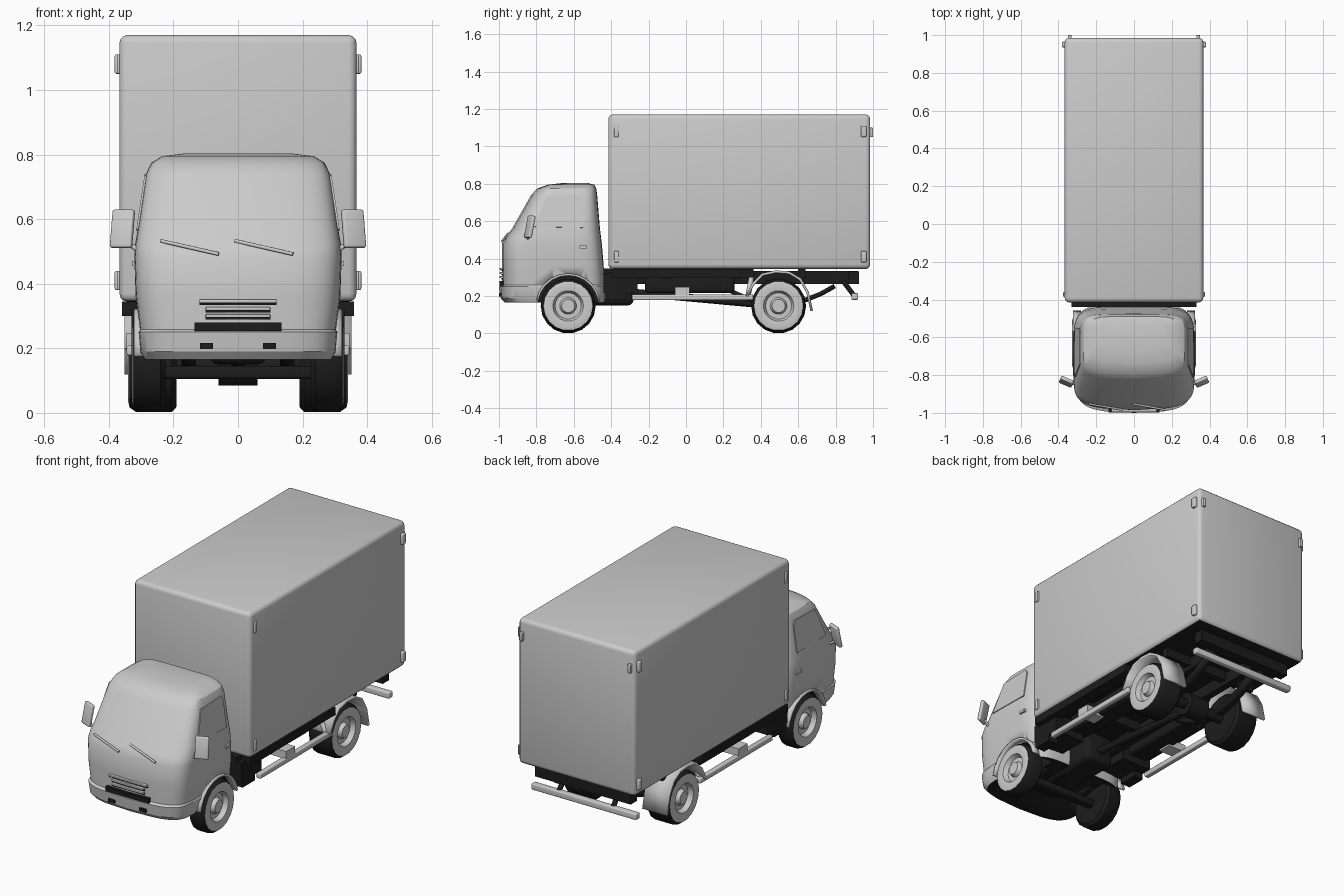
import bpy, bmesh, math
from mathutils import Vector

cube = bpy.data.objects.get("Cube")
if cube:
    bpy.data.objects.remove(cube, do_unlink=True)


def material(name, c):
    m = bpy.data.materials.new(name)
    m.use_nodes = True
    m.diffuse_color = (c, c, c, 1)
    m.node_tree.nodes["Principled BSDF"].inputs["Base Color"].default_value = (c, c, c, 1)
    return m


PAINT = material("light grey paint", 0.6)
BLACK = material("chassis black", 0.012)
SIDES = ((1, "left"), (-1, "right"))


def finish(name, bm, mats, smooth=35):
    bmesh.ops.recalc_face_normals(bm, faces=bm.faces)
    me = bpy.data.meshes.new(name)
    bm.to_mesh(me)
    bm.free()
    for m in mats:
        me.materials.append(m)
    ob = bpy.data.objects.new(name, me)
    bpy.context.collection.objects.link(ob)
    if smooth:
        bpy.ops.object.select_all(action="DESELECT")
        ob.select_set(True)
        bpy.context.view_layer.objects.active = ob
        bpy.ops.object.shade_smooth_by_angle(angle=math.radians(smooth))
    return ob


def box(name, x, y, z, mat=BLACK, bevel=0):
    """Box from ranges on the three axes."""
    bm = bmesh.new()
    bmesh.ops.create_cube(bm, size=1)
    for v in bm.verts:
        v.co = Vector([(r[0] + r[1]) / 2 + c * (r[1] - r[0]) for c, r in zip(v.co, (x, y, z))])
    if bevel:
        bmesh.ops.bevel(bm, geom=bm.edges[:], offset=bevel, segments=3, profile=0.5, affect="EDGES")
    return finish(name, bm, [mat], 40 if bevel else 0)


def pair(name, x, y, z, mat=BLACK, bevel=0):
    for s, side in SIDES:
        box(f"{side}_{name}", sorted((s * x[0], s * x[1])), y, z, mat, bevel)


def loft(bm, rings, caps=True):
    rows = [[bm.verts.new(p) for p in r] for r in rings]
    for a, b in zip(rows, rows[1:]):
        for i in range(len(a)):
            j = (i + 1) % len(a)
            bm.faces.new((a[i], a[j], b[j], b[i]))
    if caps:
        bm.faces.new(rows[0])
        bm.faces.new(rows[-1])


def rod(name, a, b, r, mat=BLACK, sides=8):
    a, b = Vector(a), Vector(b)
    q = (b - a).to_track_quat("Z", "Y")
    circle = [q @ Vector((r * math.cos(t), r * math.sin(t), 0))
              for t in (math.tau * (i + 0.5) / sides for i in range(sides))]
    bm = bmesh.new()
    loft(bm, [[p + c for c in circle] for p in (a, b)])
    return finish(name, bm, [mat], 50)


def strip(name, path, x0, x1, thick, mat):
    """Bent sheet following a (y, z) path, extruded across x."""
    bm = bmesh.new()
    rows = [[bm.verts.new((x, y, z)) for x in (x0, x1)] for y, z in path]
    for a, b in zip(rows, rows[1:]):
        bm.faces.new((a[0], a[1], b[1], b[0]))
    ob = finish(name, bm, [mat])
    mod = ob.modifiers.new("thickness", "SOLIDIFY")
    mod.thickness, mod.offset = thick, 0
    return ob


def darken_underside(ob):
    for p in ob.data.polygons:
        if p.normal.z < -0.8:
            p.material_index = 1


# Cargo box with rounded edges and corner fittings
cargo = box("cargo_box", (-0.367, 0.367), (-0.415, 0.985), (0.345, 1.17), PAINT, 0.024)
cargo.data.materials.append(BLACK)
darken_underside(cargo)
for z in (0.41, 1.08):
    pair("rear_corner_fitting", (0.36, 0.382), (0.935, 0.965), (z - 0.03, z + 0.03), PAINT, 0.006)
    pair("front_corner_fitting", (0.36, 0.375), (-0.385, -0.36), (z - 0.03, z + 0.03), PAINT, 0.004)
pair("rear_door_hinge", (0.33, 0.35), (0.98, 1.0), (1.05, 1.1), PAINT, 0.004)

# Cab: stacked rounded outlines as (z, front y, back y, half width)
CAB = [(0.165, -0.97, -0.435, 0.29), (0.19, -0.992, -0.43, 0.303), (0.25, -1.0, -0.43, 0.308),
       (0.258, -0.984, -0.435, 0.304), (0.36, -0.985, -0.44, 0.317), (0.48, -0.984, -0.45, 0.321),
       (0.52, -0.962, -0.455, 0.319), (0.56, -0.93, -0.46, 0.312), (0.74, -0.828, -0.475, 0.285),
       (0.775, -0.795, -0.48, 0.268), (0.795, -0.74, -0.49, 0.235), (0.803, -0.67, -0.52, 0.17)]


def cab_outline(z, front, back, half, n=48):
    ring = []
    for i in range(n):
        t = math.tau * i / n
        c, s = math.cos(t), math.sin(t)
        u = math.copysign(abs(c) ** 0.33, c)
        v = math.copysign(abs(s) ** 0.33, s)
        bow = 0.03 * u * u * max(0, -v)
        ring.append((half * u, (front + back) / 2 + (back - front) / 2 * v + bow, z))
    return ring


def cab_half_width(z):
    for a, b in zip(CAB, CAB[1:]):
        if a[0] <= z <= b[0]:
            return a[3] + (b[3] - a[3]) * (z - a[0]) / (b[0] - a[0])


bm = bmesh.new()
loft(bm, [cab_outline(*r) for r in CAB])
cab = finish("cab", bm, [PAINT, BLACK], 30)
darken_underside(cab)

# Wheel arches cut from the cab sides
FRONT, REAR, AXLE = -0.63, 0.495, 0.147
for s, side in SIDES:
    cutter = rod(f"{side}_arch_cutter", (s * 0.18, FRONT, AXLE), (s * 0.5, FRONT, AXLE), 0.163, PAINT, 32)
    cutter.data.materials.append(BLACK)
    for p in cutter.data.polygons:
        p.material_index = 1
    cutter.hide_render = True
    cutter.hide_viewport = True
    cut = cab.modifiers.new("arch", "BOOLEAN")
    cut.operation, cut.object, cut.solver = "DIFFERENCE", cutter, "EXACT"

    # Arch lip, door window and handle, mirror
    arc = [(FRONT + 0.168 * math.cos(t), AXLE + 0.168 * math.sin(t))
           for t in (math.radians(10 + 16 * i) for i in range(11))]
    strip(f"{side}_front_arch_lip", arc, s * 0.28, s * 0.322, 0.012, PAINT)
    bm = bmesh.new()
    outline = [(-0.81, 0.57), (-0.745, 0.735), (-0.565, 0.74), (-0.55, 0.72), (-0.55, 0.565)]
    bm.faces.new([bm.verts.new((s * (cab_half_width(z) + 0.001), y, z)) for y, z in outline])
    pane = finish(f"{side}_door_window", bm, [PAINT], 0)
    mod = pane.modifiers.new("thickness", "SOLIDIFY")
    mod.thickness, mod.offset = 0.006, 0
    box(f"{side}_door_handle", sorted((s * 0.31, s * 0.328)), (-0.57, -0.53), (0.455, 0.47), PAINT)
    mirror = box(f"{side}_mirror", (-0.036, 0.036), (-0.01, 0.01), (-0.06, 0.06), PAINT, 0.007)
    mirror.location = (s * 0.358, -0.835, 0.57)
    mirror.rotation_euler = (-0.2, 0, s * 0.4)
    rod(f"{side}_mirror_arm", (s * 0.3, -0.85, 0.5), (s * 0.35, -0.838, 0.53), 0.008, PAINT)

# Cab front: grille slats, intake, lamp recesses and wipers
box("intake_slot", (-0.135, 0.135), (-0.997, -0.95), (0.253, 0.28))
for z, w in ((0.30, 0.10), (0.322, 0.10), (0.345, 0.12)):
    box("grille_slat", (-w, w), (-0.996, -0.95), (z - 0.005, z + 0.006), PAINT, 0.003)
    box("grille_gap", (-w, w), (-0.987, -0.95), (z - 0.011, z - 0.005))
pair("fog_lamp_recess", (0.078, 0.118), (-0.999, -0.95), (0.198, 0.216))
for i, x in enumerate((-0.24, -0.01)):
    rod(f"wiper_{i + 1}", (x, -0.952, 0.533), (x + 0.18, -0.984, 0.492), 0.006, PAINT)


# Wheels: tyre with a dished grey face, turned from a (radius, x) profile
def wheel(name, side, y, x_in, x_out):
    profile = [(0.06, x_in), (0.13, x_in), (0.147, x_in + 0.015), (0.147, x_out - 0.025),
               (0.132, x_out - 0.004), (0.115, x_out), (0.082, x_out - 0.004), (0.07, x_out - 0.03),
               (0.045, x_out - 0.03), (0.035, x_out - 0.008)]
    n = 18
    bm = bmesh.new()
    loft(bm, [[(side * x, y + r * math.cos(math.tau * i / n), AXLE + r * math.sin(math.tau * i / n))
               for i in range(n)] for r, x in profile])
    ob = finish(name, bm, [BLACK, PAINT], 40)
    for p in ob.data.polygons:
        r = math.hypot(p.center.y - y, p.center.z - AXLE)
        if abs(p.center.x) > x_out - 0.035 and r < 0.128:
            p.material_index = 1


for s, side in SIDES:
    wheel(f"{side}_front_wheel", s, FRONT, 0.225, 0.328)
    wheel(f"{side}_rear_wheel", s, REAR, 0.19, 0.34)
    # Rear mudguard, side guard rail and suspension
    guard = [(0.325, 0.2), (0.36, 0.265), (0.41, 0.315), (0.48, 0.33), (0.55, 0.325),
             (0.61, 0.29), (0.65, 0.22), (0.672, 0.12)]
    strip(f"{side}_rear_mudguard", guard, s * 0.2, s * 0.352, 0.014, PAINT)
    rod(f"{side}_guard_post", (s * 0.33, 0.33, 0.19), (s * 0.25, 0.35, 0.3), 0.014, PAINT)
    for y, length in ((FRONT, 0.2), (REAR, 0.3)):
        spring = [(y + length * t / 4, AXLE + 0.01 + 0.006 * t * t) for t in range(-4, 5)]
        strip(f"{side}_leaf_spring", spring, s * 0.13, s * 0.175, 0.025, BLACK)
    rod(f"{side}_bumper_post", (s * 0.17, 0.84, 0.28), (s * 0.17, 0.9, 0.2), 0.014)

pair("guard_rail", (0.315, 0.345), (-0.29, 0.36), (0.178, 0.208), PAINT, 0.006)
pair("guard_bracket", (0.23, 0.345), (-0.06, 0.02), (0.205, 0.248), PAINT)
pair("cab_step", (0.27, 0.33), (-0.43, -0.32), (0.18, 0.22))
pair("battery_box", (0.14, 0.33), (-0.44, -0.26), (0.215, 0.32))
pair("fuel_tank", (0.14, 0.27), (-0.22, 0.26), (0.215, 0.31), BLACK, 0.02)
pair("side_sill", (0.29, 0.36), (-0.4, 0.36), (0.3, 0.345))

# Ladder chassis, driveline and rear bumper
pair("chassis_rail", (0.105, 0.145), (-0.88, 0.92), (0.265, 0.335))
for y in (-0.42, -0.1, 0.27, 0.62):
    box("cross_member", (-0.3, 0.3), (y - 0.02, y + 0.02), (0.29, 0.347))
box("rear_cross_member", (-0.3, 0.3), (0.87, 0.925), (0.265, 0.33))
box("gearbox", (-0.09, 0.09), (-0.75, -0.28), (0.15, 0.33), BLACK, 0.03)
rod("drive_shaft", (0, -0.3, 0.22), (0, REAR, AXLE), 0.022)
rod("rear_axle", (-0.25, REAR, AXLE), (0.25, REAR, AXLE), 0.03)
rod("differential", (-0.06, REAR, AXLE), (0.06, REAR, AXLE), 0.065, BLACK, 12)
box("front_axle", (-0.24, 0.24), (FRONT - 0.025, FRONT + 0.025), (0.105, 0.145), BLACK, 0.01)
box("rear_bumper_bar", (-0.33, 0.33), (0.885, 0.92), (0.18, 0.215), PAINT, 0.006)
